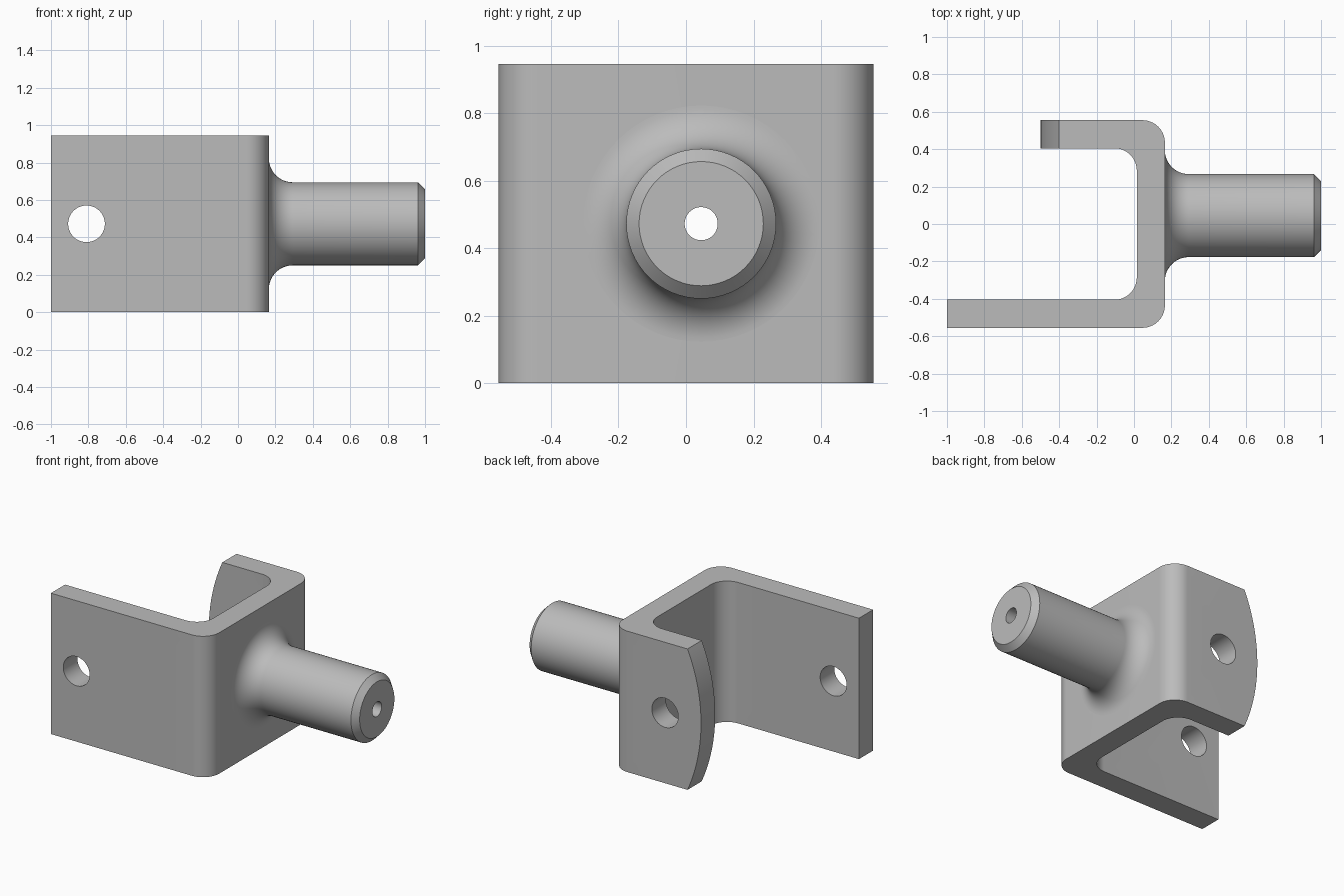
import bpy, bmesh
from math import cos, sin, pi, sqrt
from mathutils import Vector, Matrix

H = 0.945                     # bracket height
MID = H / 2
HALF = 0.555                  # half width of the bracket
WALL = 0.15
WEB = 0.165                   # outer face of the web
BEND = 0.12
SHAFT_Y, SHAFT_R, BORE = 0.045, 0.222, 0.049

cube = bpy.data.objects.get("Cube")
if cube:
    bpy.data.objects.remove(cube, do_unlink=True)

steel = bpy.data.materials.new("grey_steel")
steel.use_nodes = True
steel.diffuse_color = (0.5, 0.5, 0.5, 1)
steel.node_tree.nodes["Principled BSDF"].inputs["Base Color"].default_value = (0.5, 0.5, 0.5, 1)


def finish(bm, name):
    bmesh.ops.recalc_face_normals(bm, faces=bm.faces)
    mesh = bpy.data.meshes.new(name)
    bm.to_mesh(mesh)
    bm.free()
    mesh.materials.append(steel)
    obj = bpy.data.objects.new(name, mesh)
    bpy.context.collection.objects.link(obj)
    return obj


def prism(name, points, direction):
    """Extrude a closed outline along a direction."""
    bm = bmesh.new()
    face = bm.faces.new([bm.verts.new(p) for p in points])
    ext = bmesh.ops.extrude_face_region(bm, geom=[face], use_keep_orig=True)
    moved = [v for v in ext["geom"] if isinstance(v, bmesh.types.BMVert)]
    bmesh.ops.translate(bm, verts=moved, vec=Vector(direction))
    return finish(bm, name)


def rod(name, center, radius, length, axis):
    bm = bmesh.new()
    turn = Matrix.Rotation(pi / 2, 4, 'Y' if axis == 'X' else 'X')
    bmesh.ops.create_cone(bm, cap_ends=True, segments=64, radius1=radius, radius2=radius,
                          depth=length, matrix=Matrix.Translation(center) @ turn)
    return finish(bm, name)


def arc(cx, cy, r, start, end, steps=16):
    return [(cx + r * cos(start + (end - start) * i / steps),
             cy + r * sin(start + (end - start) * i / steps)) for i in range(steps + 1)]


def smooth(obj):
    bpy.ops.object.select_all(action='DESELECT')
    obj.select_set(True)
    bpy.context.view_layer.objects.active = obj
    bpy.ops.object.shade_smooth_by_angle(angle=pi / 6)


# Bent strap with one long and one short arm
outer, inner = WEB - BEND, WEB - WALL - BEND
lip = HALF - WALL
outline = [(-1, -HALF)]
outline += arc(outer, -HALF + BEND, BEND, -pi / 2, 0)
outline += arc(outer, HALF - BEND, BEND, 0, pi / 2)
outline += [(-0.5, HALF), (-0.5, lip)]
outline += arc(inner, lip - BEND, BEND, pi / 2, 0)
outline += arc(inner, -lip + BEND, BEND, 0, -pi / 2)
outline += [(-1, -lip)]
bracket = prism("bracket", [(x, y, 0) for x, y in outline], (0, 0, H))

# Cutters: rounded tip of the short arm, pin holes, bore through the web
BULGE = 0.1
R = (MID ** 2 + BULGE ** 2) / (2 * BULGE)
tip = []
for i in range(-26, 27):
    dz = MID * i / 25
    tip.append((-0.5 + R - sqrt(R * R - dz * dz), 0.3, MID + dz))
tip += [(-0.7, 0.3, tip[-1][2]), (-0.7, 0.3, tip[0][2])]
cutters = [
    prism("tip_cutter", tip, (0, 0.4, 0)),
    rod("long_arm_hole_cutter", (-0.81, -0.48, MID), 0.098, 0.4, 'Y'),
    rod("short_arm_hole_cutter", (-0.233, 0.48, MID), 0.098, 0.4, 'Y'),
    rod("bore_cutter", (0.09, SHAFT_Y, MID), BORE, 0.4, 'X'),
]
bpy.context.view_layer.objects.active = bracket
for cutter in cutters:
    cutter.hide_render = True
    mod = bracket.modifiers.new(cutter.name, 'BOOLEAN')
    mod.operation, mod.solver, mod.object = 'DIFFERENCE', 'EXACT', cutter
    bpy.ops.object.modifier_apply(modifier=mod.name)
    bpy.data.objects.remove(cutter, do_unlink=True)
smooth(bracket)

# Turned shaft with root fillet, chamfered end and bore
FILLET, CHAMFER = 0.128, 0.038
profile = arc(WEB + FILLET, SHAFT_R + FILLET, FILLET, pi, 1.5 * pi)
profile += [(1 - CHAMFER, SHAFT_R), (1, SHAFT_R - CHAMFER), (1, BORE), (WEB, BORE)]
bm = bmesh.new()
verts = [bm.verts.new((x, SHAFT_Y, MID + r)) for x, r in profile]
edges = [bm.edges.new(pair) for pair in zip(verts, verts[1:])]
bmesh.ops.spin(bm, geom=verts + edges, cent=(0, SHAFT_Y, MID), axis=(1, 0, 0),
               angle=2 * pi, steps=64, use_merge=True)
bmesh.ops.remove_doubles(bm, verts=bm.verts, dist=0.0001)
smooth(finish(bm, "shaft"))
